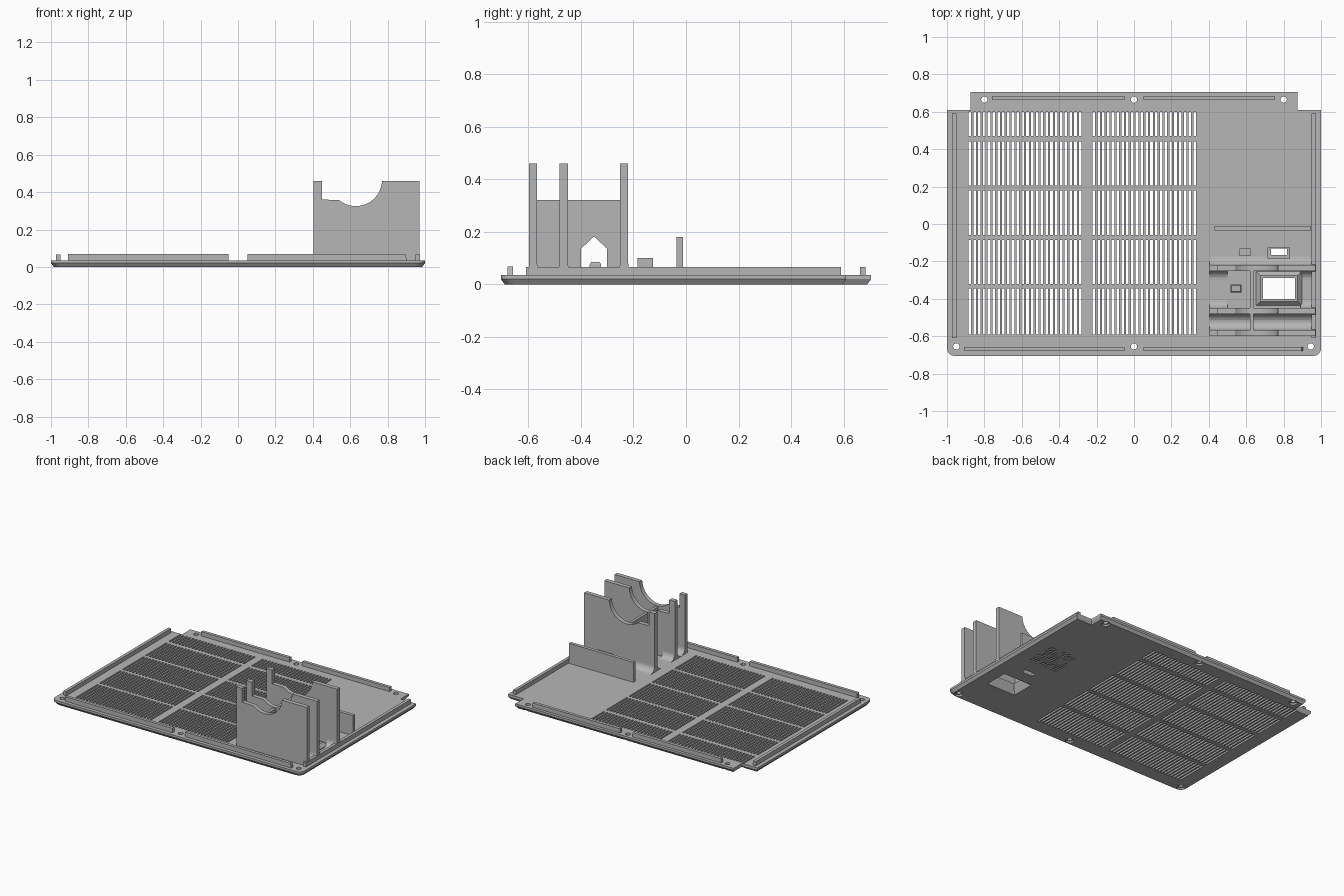
import bpy, bmesh, math, random

if "Cube" in bpy.data.objects:
    bpy.data.objects.remove(bpy.data.objects["Cube"])

grey = bpy.data.materials.new("plain grey")
grey.use_nodes = True
grey.diffuse_color = (0.47, 0.47, 0.47, 1)
grey.node_tree.nodes["Principled BSDF"].inputs["Base Color"].default_value = grey.diffuse_color


def add_loft(bm, rings):
    """Closed solid skinned through rings with equal point counts."""
    loops = [[bm.verts.new(p) for p in ring] for ring in rings]
    n = len(loops[0])
    for a, b in zip(loops, loops[1:]):
        for i in range(n):
            j = (i + 1) % n
            bm.faces.new((a[i], a[j], b[j], b[i]))
    bm.faces.new(loops[0][::-1])
    bm.faces.new(loops[-1])


def rect(cx, cy, hx, hy, z):
    return [(cx - hx, cy - hy, z), (cx + hx, cy - hy, z),
            (cx + hx, cy + hy, z), (cx - hx, cy + hy, z)]


def box(x0, x1, y0, y1, z0, z1):
    c = (x0 + x1) / 2, (y0 + y1) / 2, (x1 - x0) / 2, (y1 - y0) / 2
    return [rect(*c, z0), rect(*c, z1)]


def disc(cx, cy, r, z, n=20):
    return [(cx + r * math.cos(math.tau * i / n), cy + r * math.sin(math.tau * i / n), z)
            for i in range(n)]


def along_x(profile, x0, x1):
    return [[(x, y, z) for y, z in profile] for x in (x0, x1)]


def along_y(profile, y0, y1):
    return [[(x, y, z) for x, z in profile] for y in (y0, y1)]


def make(name, *solids):
    bm = bmesh.new()
    for rings in solids:
        add_loft(bm, rings)
    bmesh.ops.recalc_face_normals(bm, faces=bm.faces)
    mesh = bpy.data.meshes.new(name)
    bm.to_mesh(mesh)
    bm.free()
    mesh.materials.append(grey)
    obj = bpy.data.objects.new(name, mesh)
    bpy.context.collection.objects.link(obj)
    return obj


def cut(obj, solids):
    cutter = make("cutter", *solids)
    cutter.hide_render = True
    mod = obj.modifiers.new("cut", "BOOLEAN")
    mod.operation = "DIFFERENCE"
    mod.solver = "EXACT"
    mod.object = cutter
    bpy.context.view_layer.objects.active = obj
    bpy.ops.object.modifier_apply(modifier=mod.name)
    bpy.data.objects.remove(cutter)


FLOOR = 0.035   # top of the base plate
SUNK = 0.03     # where parts start, just inside the plate

# Base plate: rounded front corners, notched back corners, bevelled underside
half = [(0.875, 0.705), (0.875, 0.61), (1, 0.61)][::-1]
corner = [(0.96 + 0.04 * math.cos(a), -0.665 + 0.04 * math.sin(a))
          for a in [-math.pi / 2 + i * math.pi / 10 for i in range(6)]]
right_side = corner + half
outline = right_side + [(-x, y) for x, y in reversed(right_side)]


def plate_ring(inset, z):
    return [(x * (1 - inset), y * (1 - inset * 1.4), z) for x, y in outline]


plate = make("base_plate", [plate_ring(0.015, 0), plate_ring(0, 0.02), plate_ring(0, FLOOR)])

# Ventilation slots in five rows and two banks
slots = []
rows = [(0.47, 0.6), (0.205, 0.44), (-0.06, 0.18), (-0.32, -0.085), (-0.59, -0.345)]
for y0, y1 in rows:
    for start, count in ((-0.885, 24), (-0.222, 22)):
        for i in range(count):
            x = start + i * 0.0257
            slots.append(box(x, x + 0.014, y0, y1, -0.1, 0.1))
cut(plate, slots)

# Countersunk screw holes
screws = [(x, -0.655) for x in (-0.95, 0, 0.945)] + [(x, 0.665) for x in (-0.8, 0, 0.8)]
cut(plate, [[disc(x, y, 0.028, -0.02), disc(x, y, 0.028, 0.012),
             disc(x, y, 0.017, 0.0121), disc(x, y, 0.017, 0.1)] for x, y in screws])

# Shallow pitted patch on the underside
random.seed(4)
step = 0.021
pits = []
for i in range(11):
    for j in range(11):
        if random.random() < 0.5:
            x, y = 0.65 + i * step, -0.02 + j * step
            pits.append(box(x, x + step * 0.85, y, y + step * 0.85, -0.02, 0.008))
cut(plate, pits)

# Funnel-shaped socket opening with a sloping collar
SX, SY = 0.775, -0.345
funnel = [rect(SX, SY, 0.12, 0.09, -0.01), rect(SX, SY, 0.085, 0.055, 0.06),
          rect(SX, SY, 0.085, 0.055, 0.1)]
cut(plate, [funnel])
collar = make("socket_collar", [rect(SX, SY, 0.122, 0.092, SUNK),
                                rect(SX, SY, 0.122, 0.092, 0.04),
                                rect(SX, SY, 0.1, 0.07, 0.062)])
cut(collar, [funnel])

# Small switch opening with its frame
opening = box(0.732, 0.818, -0.166, -0.132, -0.1, 0.3)
cut(plate, [opening])
frame = make("switch_frame", box(0.715, 0.833, -0.185, -0.125, SUNK, 0.1))
cut(frame, [opening])

# Locating rails around the rim
make("front_rails", box(-0.91, -0.05, -0.68, -0.658, SUNK, 0.068),
     along_y([(0.05, SUNK), (0.905, SUNK), (0.895, 0.068), (0.05, 0.068)], -0.68, -0.658))
make("back_rails", box(-0.76, -0.05, 0.662, 0.684, SUNK, 0.066),
     box(0.05, 0.75, 0.662, 0.684, SUNK, 0.066))
make("side_rails", *[box(min(s * 0.95, s * 0.972), max(s * 0.95, s * 0.972),
                         -0.61, 0.59, SUNK, 0.066) for s in (-1, 1)])

# Three cradle ribs with a stepped circular cutout
CX, CZ, R = 0.63, 0.465, 0.14
arc = []
for i in range(17):
    a = math.radians(230 + i * (358 - 230) / 16)
    arc.append((CX + R * math.cos(a), CZ + R * math.sin(a)))
cradle = [(0.405, SUNK), (0.405, 0.46), (0.45, 0.46), (0.45, 0.36)] + arc + \
         [(0.97, 0.46), (0.97, SUNK)]
ribs = [("front", -0.598, -0.567), ("middle", -0.481, -0.45), ("rear", -0.251, -0.22)]
for name, y0, y1 in ribs:
    make(name + "_cradle_rib", along_y(cradle, y0, y1))


# Concave fillets at the feet of the ribs
def fillet(y, side, r=0.045):
    curve = [(y + side * r * (1 - math.cos(t)), FLOOR + r * (1 - math.sin(t)))
             for t in [i * math.pi / 10 for i in range(6)]]
    return curve + [(y + side * r, SUNK), (y - side * 0.005, SUNK), (y - side * 0.005, FLOOR + r)]


full, ends = [(0.405, 0.97)], [(0.405, 0.5), (0.89, 0.97)]
feet = [(-0.567, 1, full), (-0.481, -1, full), (-0.45, 1, ends), (-0.251, -1, ends), (-0.22, 1, full)]
make("rib_fillets", *[along_x(fillet(y, s), x0, x1) for y, s, spans in feet for x0, x1 in spans])

# Cross web joining the ribs, with a gabled cable passage
web = [(-0.57, SUNK), (-0.57, 0.32), (-0.245, 0.32), (-0.245, SUNK), (-0.3, SUNK),
       (-0.3, 0.135), (-0.35, 0.182), (-0.4, 0.135), (-0.4, SUNK)]
make("cross_web", along_x(web, 0.62, 0.64))

# Divider wall and cable blocks
make("divider_wall", box(0.43, 0.945, -0.036, -0.012, SUNK, 0.18))
make("rear_cable_block", box(0.565, 0.622, -0.17, -0.13, SUNK, 0.1))
make("inner_cable_block", [rect(0.545, -0.345, 0.03, 0.022, SUNK), rect(0.545, -0.345, 0.03, 0.022, 0.075),
                           rect(0.545, -0.345, 0.024, 0.016, 0.084)])
